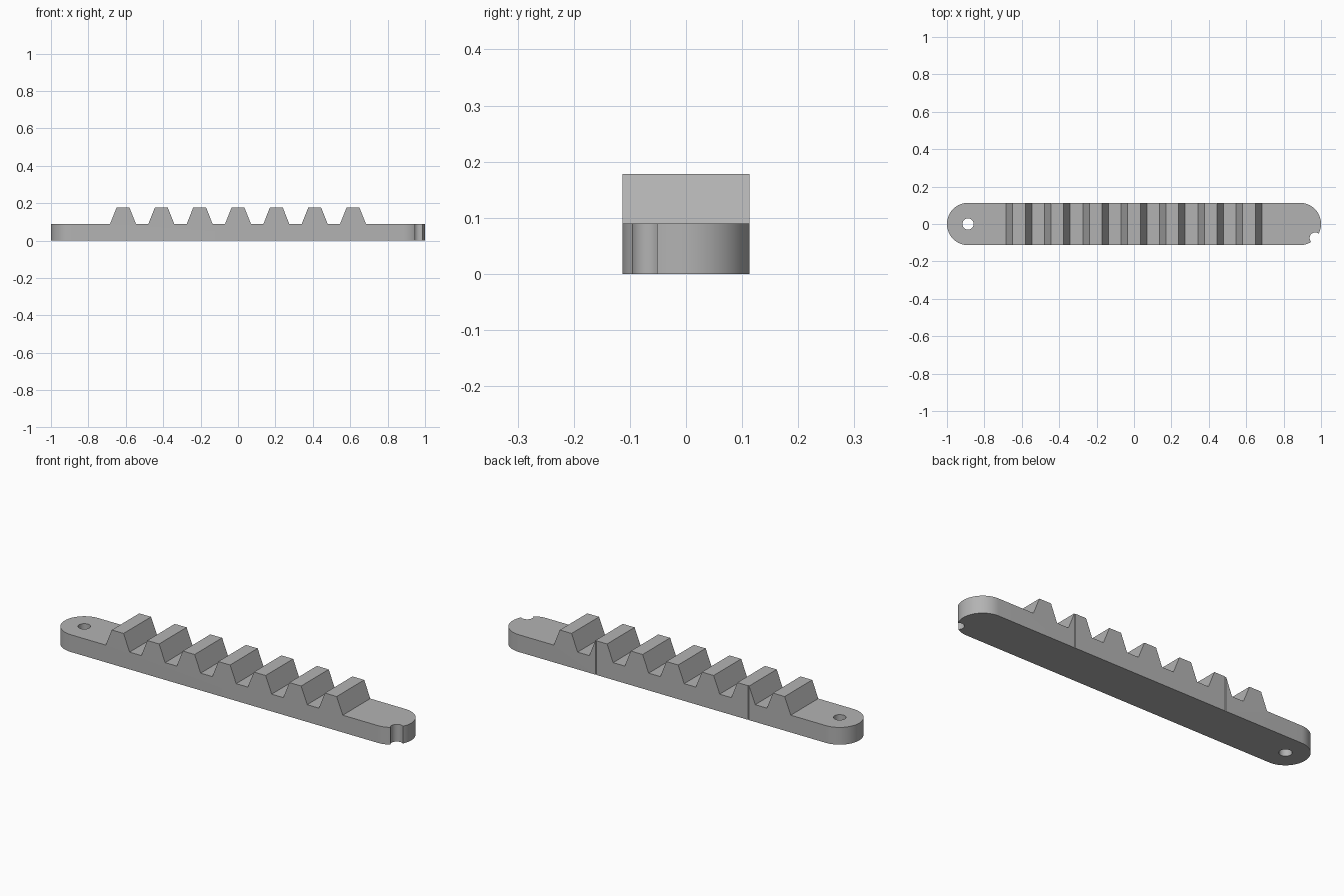
import bpy, bmesh
from math import cos, sin, pi
from mathutils import Vector

old = bpy.data.objects.get("Cube")
if old:
    bpy.data.objects.remove(old, do_unlink=True)

HALF_WIDTH = 0.1135
END_X = 1 - HALF_WIDTH          # centre of each rounded end
BAR_TOP, TOOTH_TOP = 0.09, 0.178
PITCH = 0.205

grey = bpy.data.materials.new("plain grey")
grey.use_nodes = True
grey.diffuse_color = (0.45, 0.45, 0.45, 1)
grey.node_tree.nodes["Principled BSDF"].inputs["Base Color"].default_value = grey.diffuse_color


def prism(name, points, direction):
    """Extrude a closed outline along a direction."""
    bm = bmesh.new()
    face = bm.faces.new([bm.verts.new(p) for p in points])
    grown = bmesh.ops.extrude_face_region(bm, geom=[face])["geom"]
    moved = [g for g in grown if isinstance(g, bmesh.types.BMVert)]
    bmesh.ops.translate(bm, verts=moved, vec=Vector(direction))
    bmesh.ops.recalc_face_normals(bm, faces=bm.faces)
    mesh = bpy.data.meshes.new(name)
    bm.to_mesh(mesh)
    bm.free()
    mesh.materials.append(grey)
    obj = bpy.data.objects.new(name, mesh)
    bpy.context.collection.objects.link(obj)
    return obj


def arc(cx, cy, radius, start, sweep, steps):
    return [(cx + radius * cos(start + sweep * i / steps),
             cy + radius * sin(start + sweep * i / steps), -0.1)
            for i in range(steps + 1)]


def boolean(target, cutter, operation):
    mod = target.modifiers.new(operation.lower(), "BOOLEAN")
    mod.object, mod.operation, mod.solver = cutter, operation, "EXACT"
    bpy.context.view_layer.objects.active = target
    bpy.ops.object.modifier_apply(modifier=mod.name)
    bpy.data.objects.remove(cutter, do_unlink=True)


# Toothed side profile, swept wider than the finished bar
side = [(-1.2, -0.3, 0), (-1.2, -0.3, BAR_TOP)]
for i in range(-3, 4):
    for dx, z in ((-0.069, BAR_TOP), (-0.034, TOOTH_TOP), (0.034, TOOTH_TOP), (0.069, BAR_TOP)):
        side.append((i * PITCH + dx, -0.3, z))
side += [(1.2, -0.3, BAR_TOP), (1.2, -0.3, 0)]
rack = prism("toothed_rack", side, (0, 0.6, 0))

# Round-ended plan with two hairline seams in the back wall
plan = arc(END_X, 0, HALF_WIDTH, -pi / 2, pi, 32)
for x in (0.44, -0.44):
    plan += [(x + dx, HALF_WIDTH - depth, -0.1)
             for dx, depth in ((0.003, 0), (0, 0.003), (-0.003, 0))]
plan += arc(-END_X, 0, HALF_WIDTH, pi / 2, pi, 32)
boolean(rack, prism("plan_cutter", plan, (0, 0, 0.5)), "INTERSECT")

# Pin hole in one end, round notch in the edge of the other
for x, y in ((-0.887, 0), (0.969, -0.075)):
    cutter = prism("hole_cutter", arc(x, y, 0.03, 0, 2 * pi * 31 / 32, 31), (0, 0, 0.5))
    boolean(rack, cutter, "DIFFERENCE")

bpy.ops.object.select_all(action="DESELECT")
rack.select_set(True)
bpy.context.view_layer.objects.active = rack
bpy.ops.object.shade_smooth_by_angle(angle=pi / 6)
